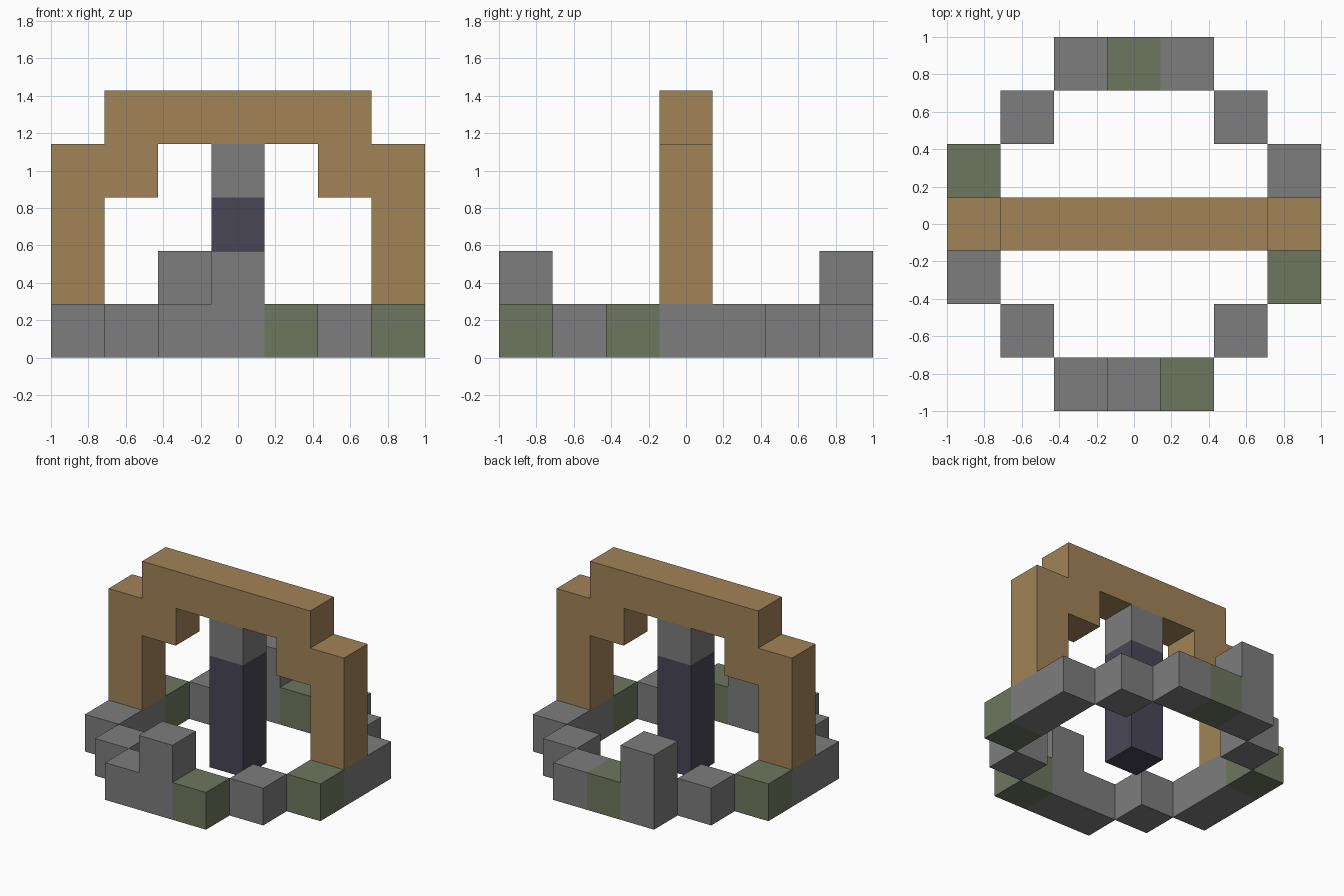
import bpy
import bmesh
from mathutils import Matrix, Vector

U = 2 / 7  # edge of one block

if "Cube" in bpy.data.objects:
    bpy.data.objects.remove(bpy.data.objects["Cube"])


def make_material(name, rgb):
    mat = bpy.data.materials.new(name)
    mat.use_nodes = True
    colour = (*rgb, 1)
    mat.diffuse_color = colour
    mat.node_tree.nodes["Principled BSDF"].inputs["Base Color"].default_value = colour
    return mat


stone = make_material("grey stone", (0.205, 0.205, 0.205))
moss = make_material("mossy stone", (0.155, 0.18, 0.114))
wood = make_material("brown wood", (0.36, 0.228, 0.098))
dark = make_material("dark slate", (0.066, 0.062, 0.094))


def finish(name, bm, mat):
    bmesh.ops.recalc_face_normals(bm, faces=bm.faces)
    mesh = bpy.data.meshes.new(name)
    bm.to_mesh(mesh)
    bm.free()
    mesh.materials.append(mat)
    obj = bpy.data.objects.new(name, mesh)
    bpy.context.collection.objects.link(obj)
    return obj


def block(name, mat, x, y, z=0, height=1):
    """Box on the block grid, one block wide, centred on column x, y."""
    bm = bmesh.new()
    centre = Vector((x, y, z + height / 2)) * U
    size = Matrix.Diagonal((U, U, U * height, 1))
    bmesh.ops.create_cube(bm, size=1, matrix=Matrix.Translation(centre) @ size)
    return finish(name, bm, mat)


# Stone ring on the ground, with four mossy blocks and two raised ones
mossy = {(1, -3), (3, -1), (-3, 1), (0, 3)}
raised = {(0, -3), (-1, 3)}
ring = [(x, y) for x in range(-3, 4) for y in range(-3, 4)
        if (max(abs(x), abs(y)) == 3 and min(abs(x), abs(y)) <= 1)
        or (abs(x) == 2 and abs(y) == 2)]
for x, y in ring:
    is_mossy = (x, y) in mossy
    block("mossy_ring_block" if is_mossy else "ring_block",
          moss if is_mossy else stone, x, y,
          height=2 if (x, y) in raised else 1)

# Central hanging pillar with a stone cap
block("pillar_shaft", dark, 0, 0, 0, 3)
block("pillar_cap", stone, 0, 0, 3, 1)

# Stepped wooden arch: mirrored half outline, extruded along y
half = [(3.5, 1), (3.5, 4), (2.5, 4), (2.5, 5)]
inner = [(1.5, 4), (1.5, 3), (2.5, 3), (2.5, 1)]


def mirrored(points):
    return [(-x, z) for x, z in reversed(points)]


outline = half + mirrored(half) + mirrored(inner) + inner
bm = bmesh.new()
face = bm.faces.new([bm.verts.new((x * U, -U / 2, z * U)) for x, z in outline])
swept = bmesh.ops.extrude_face_region(bm, geom=[face], use_keep_orig=True)
moved = [g for g in swept["geom"] if isinstance(g, bmesh.types.BMVert)]
bmesh.ops.translate(bm, verts=moved, vec=(0, U, 0))
finish("wooden_arch", bm, wood)
